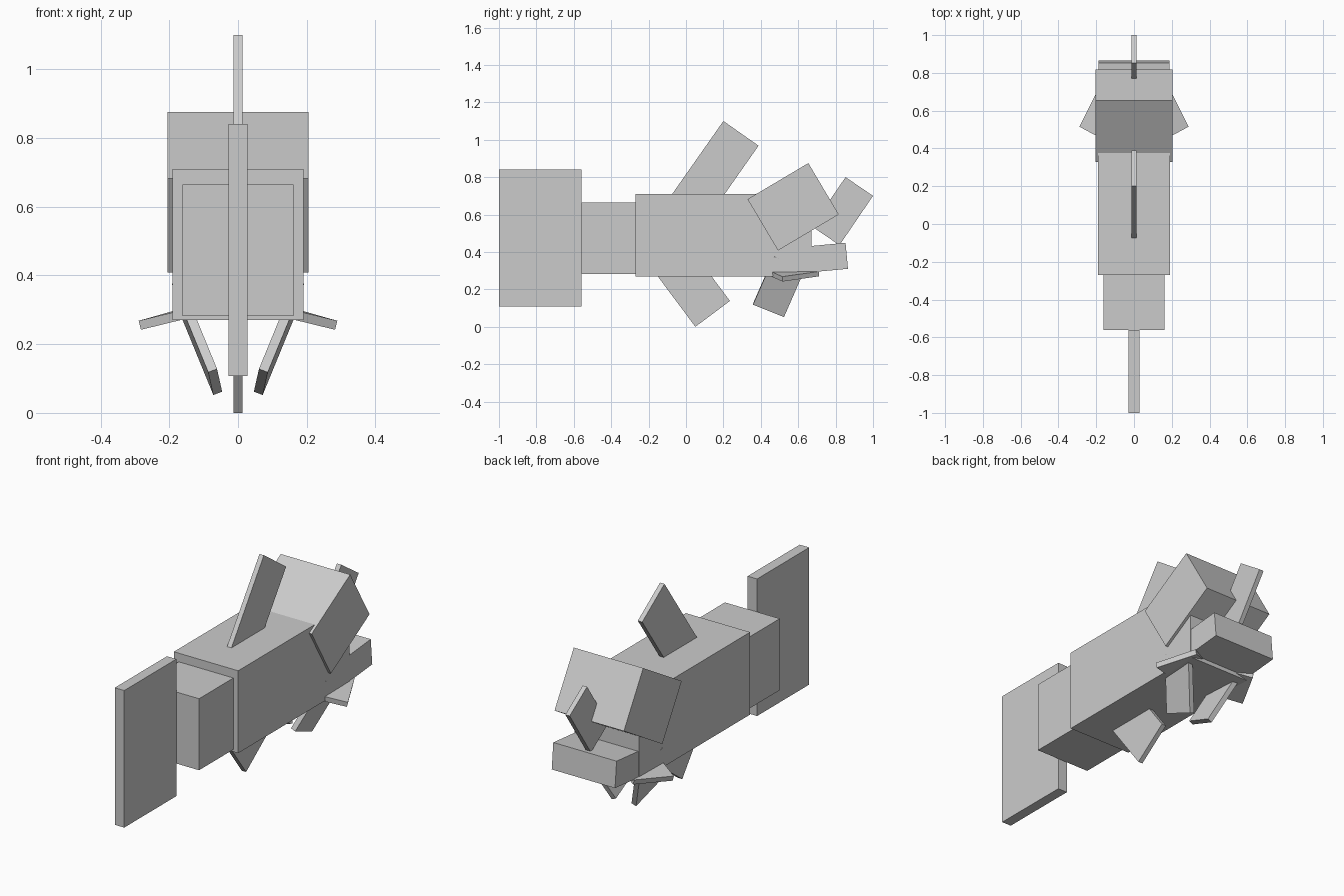
import bpy, bmesh
from mathutils import Vector

if "Cube" in bpy.data.objects:
    bpy.data.objects.remove(bpy.data.objects["Cube"])


def prism(name, corner, u, v, w):
    """Box from one corner and three edge vectors."""
    c, u, v, w = (Vector(p) for p in (corner, u, v, w))
    bm = bmesh.new()
    bmesh.ops.create_cube(bm, size=1)
    for vert in bm.verts:
        k = vert.co + Vector((0.5, 0.5, 0.5))
        vert.co = c + u * k.x + v * k.y + w * k.z
    bmesh.ops.recalc_face_normals(bm, faces=bm.faces)
    mesh = bpy.data.meshes.new(name)
    bm.to_mesh(mesh)
    bm.free()
    ob = bpy.data.objects.new(name, mesh)
    bpy.context.collection.objects.link(ob)
    return ob


def block(name, half, y0, y1, z0, z1):
    """Upright box centred on x."""
    return prism(name, (-half, y0, z0), (2 * half, 0, 0), (0, y1 - y0, 0), (0, 0, z1 - z0))


def plate(name, half, corner, edge, direction, length):
    """Box tilted in the side view: corner, one edge, then extruded perpendicular to it."""
    d = Vector((0, *direction)).normalized() * length
    return prism(name, (-half, *corner), (2 * half, 0, 0), (0, *edge), d)


def paired_fin(name, corner, width_dir, width, length_dir, length, thick):
    """Flat fin built on +x and mirrored to -x."""
    l = Vector(length_dir).normalized()
    w = Vector(width_dir)
    w = (w - l * w.dot(l)).normalized()
    t = l.cross(w).normalized()
    if t.z > 0:
        t.negate()
    for side, s in (("right", 1), ("left", -1)):
        flip = lambda p: (p[0] * s, p[1], p[2])
        prism(side + "_" + name, flip(corner), flip(w * width), flip(l * length), flip(t * thick))


# Body and tail
block("body", 0.19, -0.27, 0.67, 0.27, 0.71)
block("tail_base", 0.162, -0.56, -0.27, 0.282, 0.664)
block("tail_fin", 0.028, -1.0, -0.56, 0.108, 0.84)

# Tilted head and lower jaw
plate("head", 0.205, (0.329, 0.682), (0.325, 0.193), (0.193, -0.325), 0.319)
plate("lower_jaw", 0.187, (0.853, 0.449), (0.013, -0.139), (-0.139, -0.013), 0.36)

# Thin fins along the centre line
plate("dorsal_fin", 0.013, (0.2, 1.10), (0.188, -0.132), (-0.132, -0.188), 0.52)
plate("belly_fin", 0.013, (0.05, 0.0), (0.185, 0.138), (-0.138, 0.185), 0.40)
plate("snout_fin", 0.013, (0.853, 0.80), (0.147, -0.10), (-0.10, -0.147), 0.319)

# Paired side fins and pelvic fins
paired_fin("side_fin", (0.289, 0.515, 0.268), (-0.42, 0.90, 0.12), 0.22,
           (-0.86, -0.46, 0.21), 0.24, 0.027)
paired_fin("pelvic_fin", (0.061, 0.36, 0.128), (-0.014, 0.167, -0.064), 0.179,
           (0.353, 0.376, 0.861), 0.30, 0.0275)
